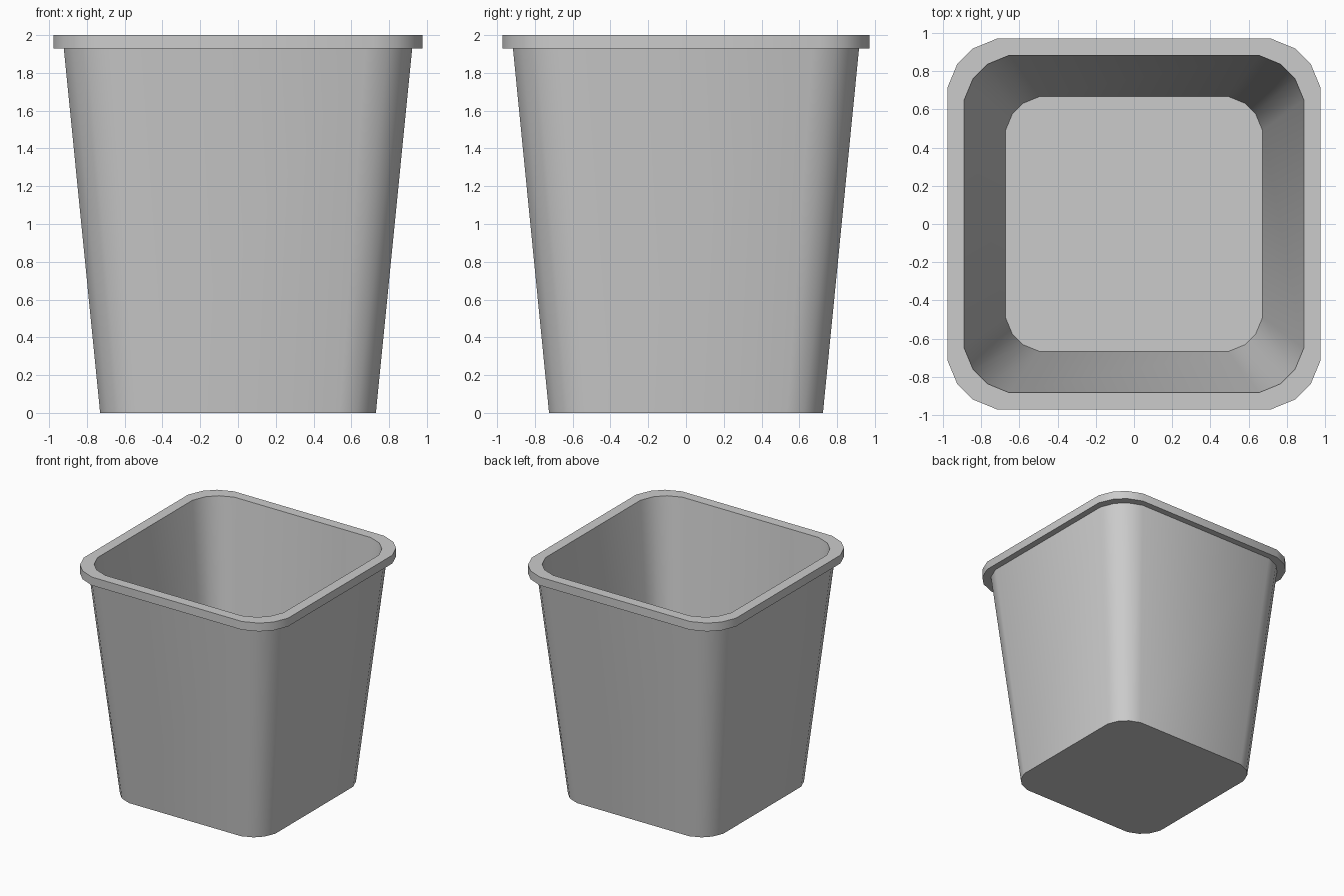
import bpy, bmesh

if "Cube" in bpy.data.objects:
    bpy.data.objects.remove(bpy.data.objects["Cube"])

# Quarter outline of the rounded square (unit half-width), counter-clockwise
CORNER = [(1, 0.735), (0.947, 0.863), (0.863, 0.947), (0.735, 1)]


def outline(hx, hy):
    pts = []
    x_y = CORNER
    for _ in range(4):
        pts += x_y
        x_y = [(-y, x) for x, y in x_y]
    return [(x * hx, y * hy) for x, y in pts]


# Profile from underside, up the outer wall, round the rim, down to the floor
PROFILE = [(0.73, 0.725, 0), (0.922, 0.916, 1.928), (0.978, 0.971, 1.928),
           (0.978, 0.971, 2.0), (0.89, 0.884, 2.0), (0.673, 0.668, 0.06)]

bm = bmesh.new()
rings = [[bm.verts.new((x, y, z)) for x, y in outline(hx, hy)]
         for hx, hy, z in PROFILE]
for a, b in zip(rings, rings[1:]):
    n = len(a)
    for i in range(n):
        j = (i + 1) % n
        bm.faces.new((a[i], a[j], b[j], b[i]))
# Underside and inner floor
bm.faces.new(rings[0][::-1])
bm.faces.new(rings[-1])
bmesh.ops.recalc_face_normals(bm, faces=bm.faces)

mesh = bpy.data.meshes.new("waste_bin")
bm.to_mesh(mesh)
bm.free()
bin_obj = bpy.data.objects.new("waste_bin", mesh)
bpy.context.collection.objects.link(bin_obj)
bpy.context.view_layer.objects.active = bin_obj
bin_obj.select_set(True)
bpy.ops.object.shade_smooth_by_angle(angle=0.7)
